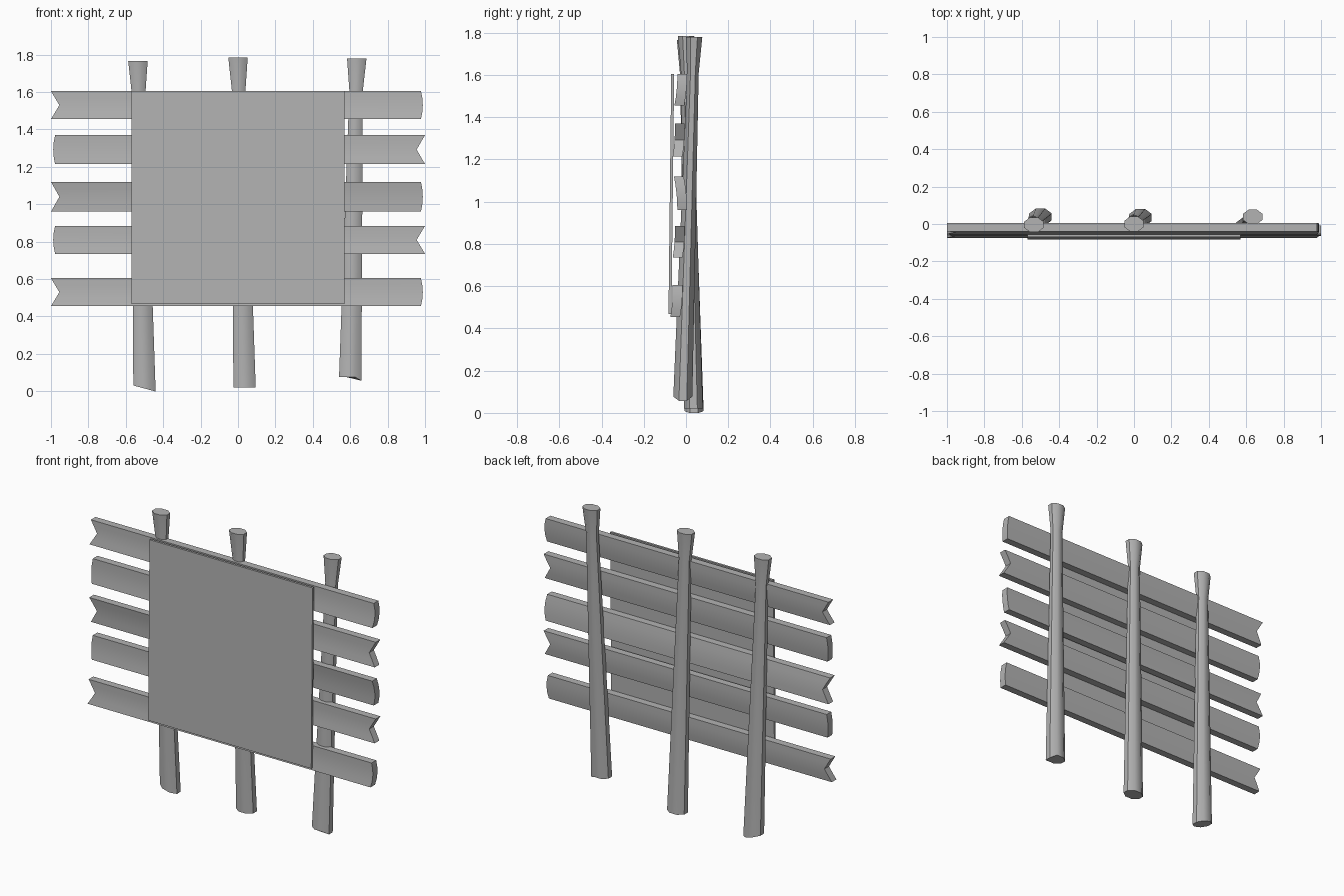
import bpy, bmesh, math
from mathutils import Vector

cube = bpy.data.objects.get("Cube")
if cube:
    bpy.data.objects.remove(cube, do_unlink=True)

grey = bpy.data.materials.new("grey")
grey.use_nodes = True
colour = (0.45, 0.45, 0.45, 1)
grey.diffuse_color = colour
grey.node_tree.nodes["Principled BSDF"].inputs["Base Color"].default_value = colour


def finish(name, bm, angle):
    bmesh.ops.recalc_face_normals(bm, faces=bm.faces)
    mesh = bpy.data.meshes.new(name)
    bm.to_mesh(mesh)
    bm.free()
    obj = bpy.data.objects.new(name, mesh)
    bpy.context.collection.objects.link(obj)
    mesh.materials.append(grey)
    bpy.ops.object.select_all(action='DESELECT')
    obj.select_set(True)
    bpy.context.view_layer.objects.active = obj
    bpy.ops.object.shade_smooth_by_angle(angle=math.radians(angle))
    return obj


def bridge(bm, a, b):
    """Join two closed rings with quads."""
    n = len(a)
    for i in range(n):
        j = (i + 1) % n
        bm.faces.new((a[i], a[j], b[j], b[i]))


def post(name, bottom, top, slope, dip):
    """Leaning eight-sided post, flared at the head and cut roughly at the foot."""
    bottom, top = Vector(bottom), Vector(top)
    bm = bmesh.new()
    rings = []
    for t, r in ((0, 0.061), (0.9, 0.037), (1, 0.053)):
        c = bottom.lerp(top, t)
        ring = []
        for i in range(8):
            a = math.radians(22.5 + 45 * i)
            x, y = r * 1.06 * math.cos(a), r * 0.8 * math.sin(a)
            z = 0
            if t == 0:
                z = slope * x - (dip if i in (0, 7) else 0)
            ring.append(bm.verts.new((c.x + x, c.y + y, c.z + z)))
        rings.append(ring)
    bridge(bm, rings[0], rings[1])
    bridge(bm, rings[1], rings[2])
    bm.faces.new(rings[0])
    bm.faces.new(rings[2])
    return finish(name, bm, 50)


def plank(name, z0, z1, y_bottom, y_top, notch_side):
    """Slightly bowed plank: one end notched, the other gently rounded."""
    bm = bmesh.new()
    rings = []
    for t in (-1, -0.5, 0, 0.5, 1):
        ends = {notch_side: 1 - 0.045 * (1 - abs(t)),
                -notch_side: 0.978 + 0.01 * (1 - t * t)}
        z = z0 + (z1 - z0) * (t + 1) / 2
        y = y_bottom + (y_top - y_bottom) * (t + 1) / 2 + 0.004 * (1 - t * t)
        rings.append([bm.verts.new((x, y + dy, z)) for x, dy in (
            (-ends[-1], -0.023), (ends[1], -0.023),
            (ends[1], 0.023), (-ends[-1], 0.023))])
    for a, b in zip(rings, rings[1:]):
        bridge(bm, a, b)
    bm.faces.new(rings[0])
    bm.faces.new(rings[-1])
    return finish(name, bm, 30)


# Three leaning posts
post("right_post", (-0.50, 0.038, 0.015), (-0.535, -0.004, 1.765), -0.27, 0)
post("middle_post", (0.035, 0.035, 0.02), (0.0, 0.0, 1.785), 0, 0)
post("left_post", (0.60, -0.015, 0.077), (0.635, 0.038, 1.78), 0, 0.02)

# Five planks with alternating notched ends
planks = ((0.455, 0.605, -0.051, -0.040), (0.735, 0.885, -0.040, -0.030),
          (0.96, 1.12, -0.018, -0.034), (1.215, 1.37, -0.040, -0.030),
          (1.455, 1.605, -0.032, -0.018))
for i, p in enumerate(planks):
    plank(f"plank_{i + 1}", *p, -1 if i % 2 == 0 else 1)

# Thin square sign board, leaning slightly
bm = bmesh.new()
rings = [[bm.verts.new((x, y, z)) for x, y in (
    (-0.57, yf), (0.57, yf), (0.57, yf + 0.014), (-0.57, yf + 0.014))]
    for yf, z in ((-0.083, 0.468), (-0.07, 1.605))]
bridge(bm, *rings)
for ring in rings:
    bm.faces.new(ring)
finish("sign_board", bm, 30)
